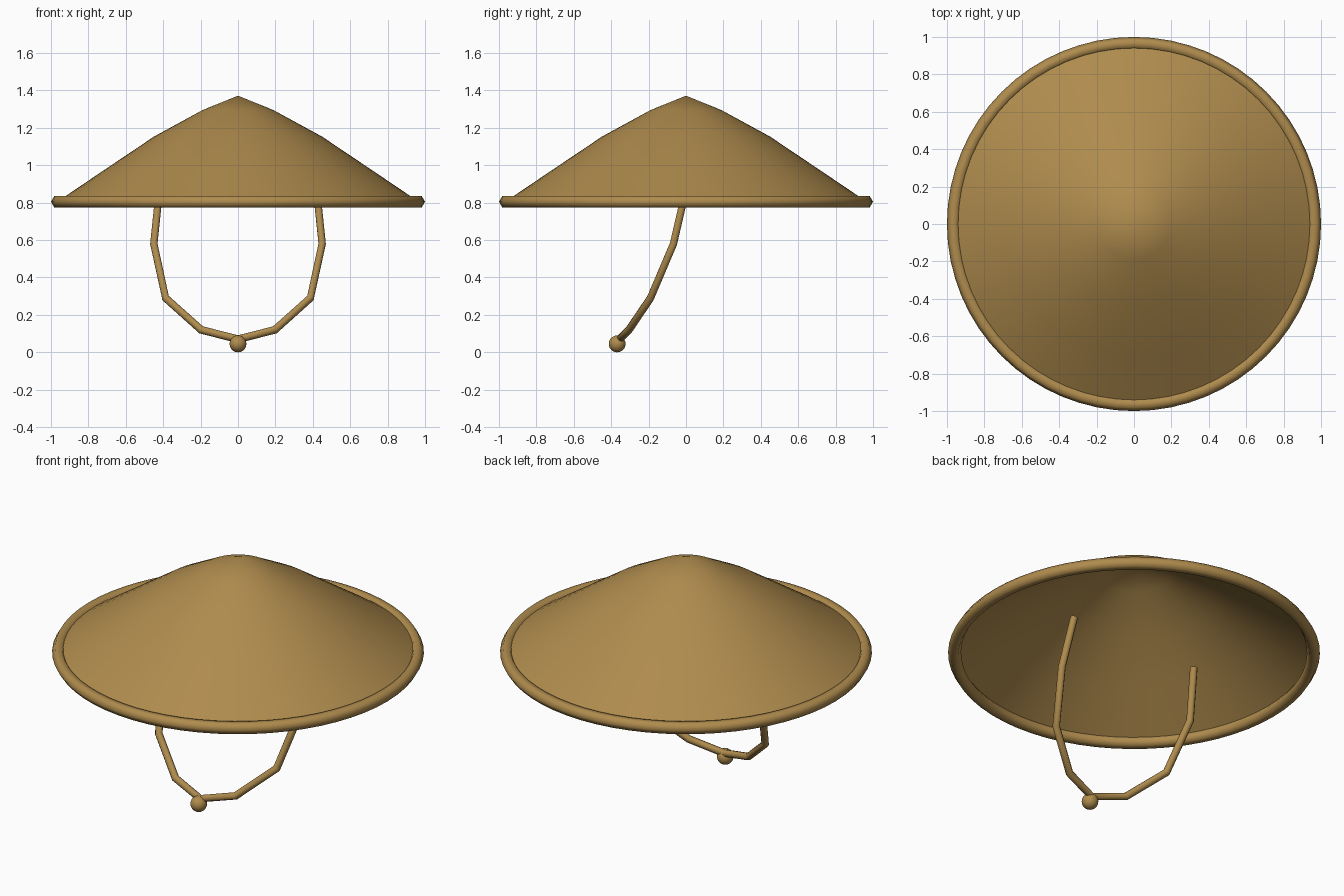
import bpy, bmesh, math

default = bpy.data.objects.get("Cube")
if default:
    bpy.data.objects.remove(default, do_unlink=True)

# One straw colour for everything
straw = bpy.data.materials.new("straw")
straw.use_nodes = True
color = (0.43, 0.26, 0.075, 1)
straw.diffuse_color = color
straw.node_tree.nodes["Principled BSDF"].inputs["Base Color"].default_value = color


def finish(obj, name):
    obj.name = name
    obj.data.name = name
    obj.data.materials.append(straw)
    return obj


def lathe(name, profile, steps=64, closed=False):
    """Spin a (radius, height) profile around the z axis."""
    bm = bmesh.new()
    verts = [bm.verts.new((r, 0, z)) for r, z in profile]
    pairs = list(zip(verts, verts[1:]))
    if closed:
        pairs.append((verts[-1], verts[0]))
    edges = [bm.edges.new(p) for p in pairs]
    bmesh.ops.spin(bm, geom=verts + edges, cent=(0, 0, 0), axis=(0, 0, 1),
                   angle=math.tau, steps=steps)
    bmesh.ops.remove_doubles(bm, verts=bm.verts[:], dist=0.0005)
    bmesh.ops.recalc_face_normals(bm, faces=bm.faces[:])
    if sum(f.normal.z for f in bm.faces) < 0 and not closed:
        bmesh.ops.reverse_faces(bm, faces=bm.faces[:])
    for f in bm.faces:
        f.smooth = True
    mesh = bpy.data.meshes.new(name)
    bm.to_mesh(mesh)
    bm.free()
    obj = bpy.data.objects.new(name, mesh)
    bpy.context.collection.objects.link(obj)
    return finish(obj, name)


# Conical crown, a thin open shell
lathe("crown", [(0, 1.372), (0.19, 1.295), (0.45, 1.153), (0.7, 0.985), (0.955, 0.813)])

# Six-sided rolled rim
rim = [(0.965 + 0.035 * math.cos(i * math.tau / 6),
        0.805 + 0.035 * math.sin(i * math.tau / 6)) for i in range(6)]
lathe("rim", rim, closed=True)

# Chin strap, mirrored from one half
half = [(0.42, 0, 0.87), (0.45, -0.067, 0.58), (0.387, -0.19, 0.29), (0.197, -0.305, 0.12)]
path = half + [(0, -0.355, 0.07)] + [(-x, y, z) for x, y, z in reversed(half)]
curve = bpy.data.curves.new("chin_strap", "CURVE")
curve.dimensions = "3D"
curve.bevel_depth = 0.021
curve.bevel_resolution = 2
curve.use_fill_caps = True
spline = curve.splines.new("POLY")
spline.points.add(len(path) - 1)
for point, co in zip(spline.points, path):
    point.co = (*co, 1)
strap = bpy.data.objects.new("chin_strap", curve)
bpy.context.collection.objects.link(strap)
finish(strap, "chin_strap")

# Bead at the bottom of the strap
bpy.ops.mesh.primitive_uv_sphere_add(segments=24, ring_count=12, radius=0.045,
                                     location=(0, -0.368, 0.045))
bpy.ops.object.shade_smooth()
finish(bpy.context.object, "bead")
